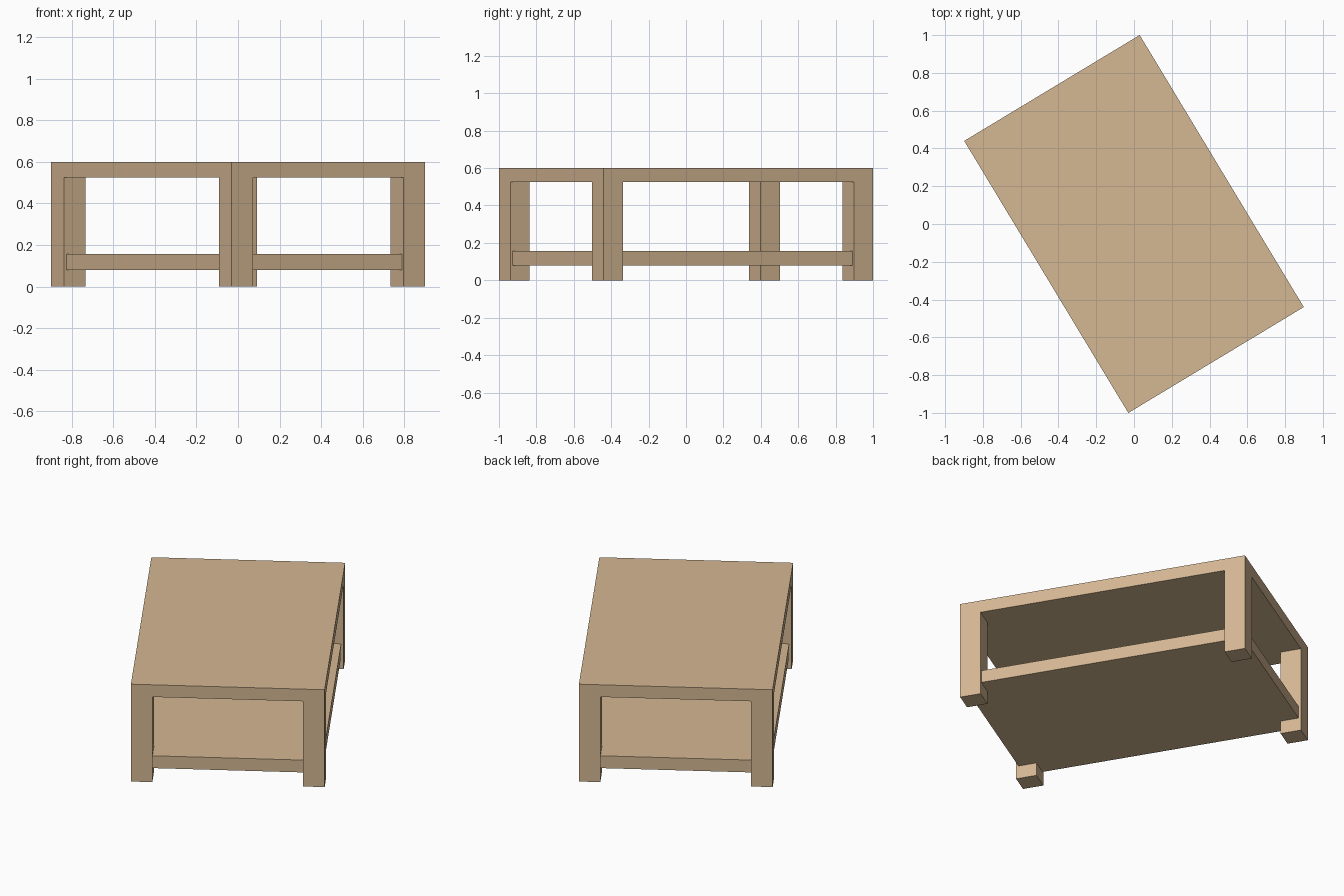
import bpy
import math
from mathutils import Matrix

if "Cube" in bpy.data.objects:
    bpy.data.objects.remove(bpy.data.objects["Cube"])

WIDTH, LENGTH = 1.085, 1.682      # table footprint before turning
LEG = 0.12                        # square leg size
TOP_Z, UNDER_Z = 0.60, 0.525      # table top slab
SHELF_Z = (0.08, 0.156)           # lower shelf slab
INSET = 0.014                     # shelf set back from the outer faces
TURN = Matrix.Rotation(math.radians(31.1), 4, 'Z')

wood = bpy.data.materials.new("light_wood")
wood.diffuse_color = (0.66, 0.475, 0.29, 1)
wood.use_nodes = True
wood.node_tree.nodes["Principled BSDF"].inputs["Base Color"].default_value = wood.diffuse_color


def box(name, x, y, sx, sy, z0, z1):
    """Box in the table's own axes, turned with the table."""
    bpy.ops.mesh.primitive_cube_add(size=1)
    ob = bpy.context.object
    ob.name = name
    ob.data.transform(TURN @ Matrix.Translation((x, y, (z0 + z1) / 2))
                      @ Matrix.Diagonal((sx, sy, z1 - z0, 1)))
    ob.data.materials.append(wood)
    return ob


# table top and lower shelf
box("table_top", 0, 0, WIDTH, LENGTH, UNDER_Z, TOP_Z)
box("lower_shelf", 0, 0, WIDTH - 2 * INSET, LENGTH - 2 * INSET, *SHELF_Z)

# four legs flush with the corners
for sx, side in ((-1, "left"), (1, "right")):
    for sy, end in ((-1, "front"), (1, "back")):
        box(f"{end}_{side}_leg", sx * (WIDTH - LEG) / 2, sy * (LENGTH - LEG) / 2,
            LEG, LEG, 0, UNDER_Z)
